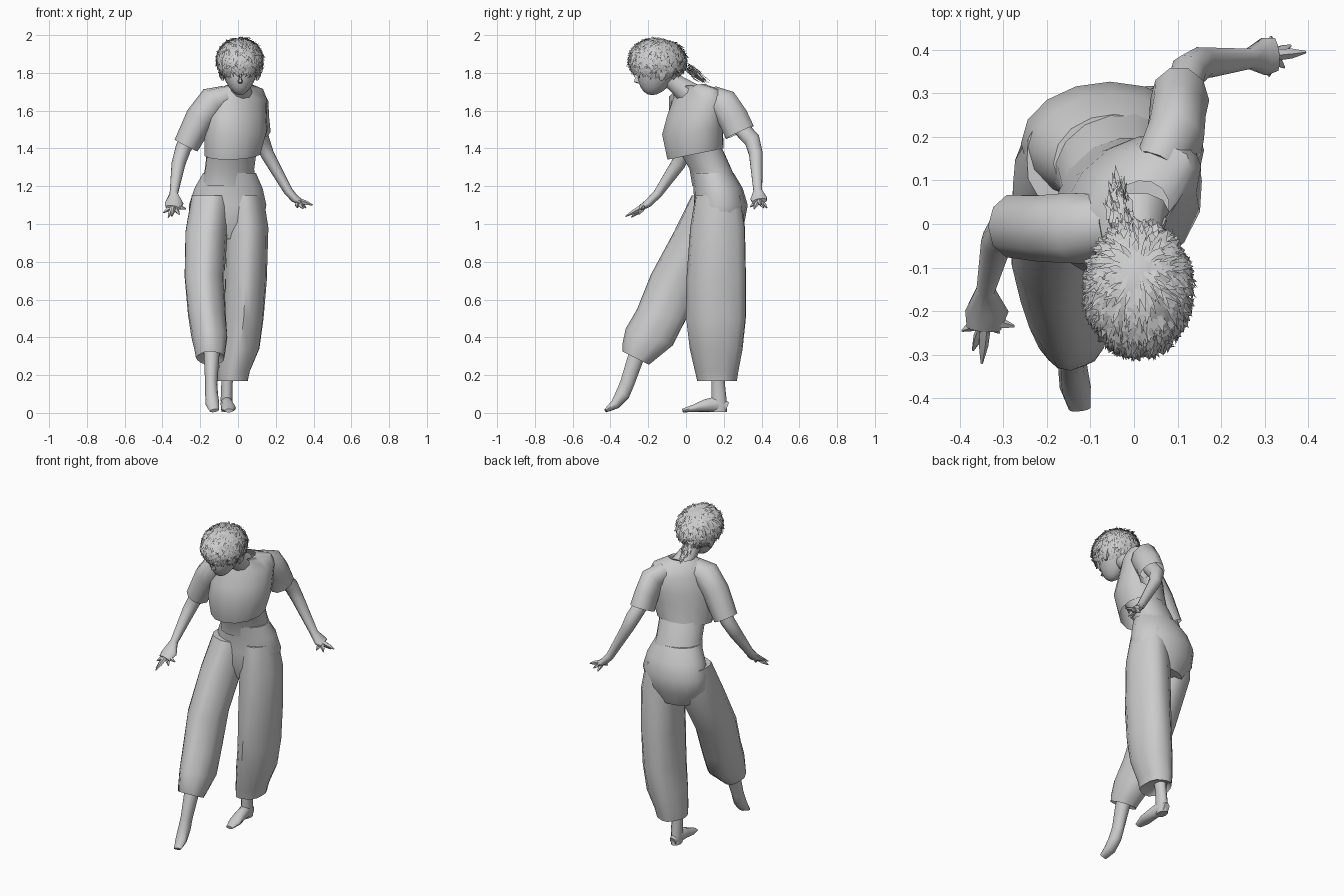
import bpy, bmesh, math, random
from mathutils import Vector, Quaternion

if "Cube" in bpy.data.objects:
    bpy.data.objects.remove(bpy.data.objects["Cube"])

random.seed(4)
DOWN = Vector((0, 0, -1))


def finish(name, bm, angle=50, smooth=True):
    bmesh.ops.recalc_face_normals(bm, faces=bm.faces)
    me = bpy.data.meshes.new(name)
    bm.to_mesh(me)
    bm.free()
    ob = bpy.data.objects.new(name, me)
    bpy.context.collection.objects.link(ob)
    if smooth:
        bpy.ops.object.select_all(action='DESELECT')
        ob.select_set(True)
        bpy.context.view_layer.objects.active = ob
        bpy.ops.object.shade_smooth_by_angle(angle=math.radians(angle))
    return ob


def add_loft(bm, rings, n=10, follow=False, yaw=0, slopes=None, fold=0, caps=(True, True)):
    """Skin elliptical rings (x, y, z, rx, ry); follow turns rings along the path."""
    pts = [Vector(r[:3]) for r in rings]
    loops = []
    for i, r in enumerate(rings):
        q = Quaternion((0, 0, 1), math.radians(yaw))
        if follow:
            t = pts[min(i + 1, len(pts) - 1)] - pts[max(i - 1, 0)]
            q = DOWN.rotation_difference(t)
        loop = []
        for k in range(n):
            a = 2 * math.pi * k / n
            f = 1 + fold * math.cos(5 * a + i * 0.5)
            v = q @ Vector((r[3] * f * math.cos(a), r[4] * f * math.sin(a), 0))
            if slopes:
                v.z += slopes[i] * v.y
            loop.append(bm.verts.new(pts[i] + v))
        loops.append(loop)
    for a, b in zip(loops, loops[1:]):
        for k in range(n):
            bm.faces.new((a[k], a[(k + 1) % n], b[(k + 1) % n], b[k]))
    for use, loop in zip(caps, (loops[0], loops[-1])):
        if use:
            bm.faces.new(loop)


def loft(name, rings, **kw):
    bm = bmesh.new()
    add_loft(bm, rings, **kw)
    return finish(name, bm)


# Shirt, turned with the shoulders
loft("shirt", [(0.01, 0.03, 1.735, .075, .065), (0.01, .06, 1.715, .15, .075), (0.01, .065, 1.66, .17, .105),
               (-.005, .05, 1.57, .18, .13), (-.01, .035, 1.49, .185, .145), (-.03, .05, 1.37, .16, .14)],
     n=14, yaw=42, slopes=[.1, 0, 0, 0, .1, .2], caps=(False, False))

# Bare midriff
loft("midriff", [(-.02, .05, 1.46, .14, .11), (-.035, .09, 1.37, .135, .115), (-.045, .13, 1.29, .135, .11),
                 (-.05, .155, 1.2, .15, .12)], n=14, yaw=20)

# Loose trousers: hips, standing leg, forward leg
loft("trouser_hips", [(-.045, .14, 1.27, .14, .112), (-.05, .17, 1.19, .18, .13), (-.055, .185, 1.1, .205, .142),
                      (-.06, .175, 1.01, .195, .135), (-.06, .17, .92, .13, .1)], n=16)
loft("trouser_standing_leg",
     [(.03, .17, 1.15, .10, .12), (.045, .17, .98, .112, .145), (.04, .165, .7, .11, .158), (.03, .165, .5, .105, .158),
      (.01, .165, .34, .105, .14), (-.02, .165, .22, .085, .115), (-.025, .165, .17, .08, .105), (-.05, .17, .2, .04, .05)],
     n=16, fold=.04)
loft("trouser_forward_leg",
     [(-.14, .15, 1.15, .11, .12), (-.17, .09, .96, .112, .15), (-.18, -.04, .72, .105, .14), (-.165, -.125, .52, .10, .13),
      (-.15, -.19, .4, .095, .125), (-.145, -.25, .32, .08, .085), (-.145, -.265, .29, .075, .07), (-.14, -.26, .33, .04, .04)],
     n=16, fold=.04, slopes=[0, 0, -.1, -.2, -.35, -.5, -.5, -.5])

# Sleeves
loft("sleeve_near", [(-.06, .0, 1.675, .06, .07), (-.13, -.01, 1.65, .082, .085), (-.20, -.01, 1.56, .08, .08),
                     (-.275, -.005, 1.415, .068, .075)], follow=True, caps=(True, False))
loft("sleeve_far", [(.06, .13, 1.665, .06, .07), (.095, .20, 1.635, .068, .085), (.10, .25, 1.56, .065, .085),
                    (.105, .285, 1.485, .068, .085)], follow=True, caps=(True, False))

# Arms, hands and spread fingers
arms = {
    "near": ([(-.22, -.01, 1.53, .045, .05), (-.29, .0, 1.40, .042, .042), (-.315, -.04, 1.32, .037, .04),
              (-.34, -.15, 1.16, .022, .025), (-.338, -.2, 1.11, .05, .022), (-.345, -.24, 1.085, .04, .015)],
             [(-.31, -.25, 1.05), (-.35, -.32, 1.04), (-.37, -.29, 1.035), (-.395, -.245, 1.06), (-.275, -.235, 1.08)]),
    "far": ([(.10, .26, 1.54, .04, .045), (.125, .35, 1.445, .042, .045), (.155, .37, 1.37, .036, .038),
             (.265, .38, 1.175, .024, .024), (.30, .385, 1.135, .022, .045), (.325, .39, 1.12, .018, .04)],
            [(.395, .395, 1.10), (.36, .41, 1.085), (.345, .36, 1.08), (.31, .34, 1.09), (.315, .43, 1.085)]),
}
for side, (path, tips) in arms.items():
    bm = bmesh.new()
    add_loft(bm, path, follow=True)
    palm = (Vector(path[-1][:3]) + Vector(path[-2][:3])) / 2
    for tip in tips:
        tip = Vector(tip)
        rings = [(*palm.lerp(tip, t), r, r) for t, r in ((.15, .014), (.6, .012), (1, .003))]
        add_loft(bm, rings, n=5, follow=True)
    finish("arm_" + side, bm)

# Lower legs and feet
loft("standing_shin", [(-.04, .17, .35, .045, .05), (-.058, .17, .16, .03, .037), (-.06, .175, .07, .032, .042),
                       (-.06, .178, .005, .028, .042)])
loft("standing_foot", [(-.06, .218, .03, .02, .028), (-.06, .17, .048, .033, .045), (-.055, .10, .038, .034, .034),
                       (-.05, .04, .024, .04, .02), (-.048, -.018, .012, .022, .01)], follow=True)
loft("forward_shin_and_foot", [(-.14, -.2, .42, .045, .05), (-.14, -.27, .28, .04, .045), (-.142, -.31, .16, .032, .04),
                               (-.14, -.335, .10, .034, .04), (-.135, -.375, .045, .036, .027),
                               (-.125, -.425, .012, .025, .01)], follow=True)

# Neck and bowed head with jaw and nose
loft("neck", [(.01, -.11, 1.80, .052, .055), (.01, -.055, 1.745, .05, .052), (.01, .03, 1.68, .07, .07)], follow=True)
bm = bmesh.new()
bmesh.ops.create_uvsphere(bm, u_segments=16, v_segments=12, radius=1)
for v in bm.verts:
    low = max(0, -v.co.z)
    v.co = Vector((.01 + v.co.x * .1 * (1 - .25 * low), -.14 - .04 * low + v.co.y * .115 * (1 - .15 * low),
                   1.83 + v.co.z * .148))
finish("head", bm)
loft("nose", [(.012, -.262, 1.775, .006, .008), (.012, -.262, 1.752, .014, .016), (.012, -.25, 1.745, .008, .008)], n=6)
for s in (-1, 1):
    loft("ear", [(.01 + s * .1, -.12, 1.81, .01, .02), (.01 + s * .098, -.125, 1.785, .014, .022),
                 (.01 + s * .09, -.13, 1.76, .006, .01)], n=6)

# Hair: scalp shell
HC, HR = Vector((.01, -.15, 1.865)), Vector((.118, .148, .117))


def on_hair(d, k=1.0):
    return Vector((HC.x + d.x * HR.x * k, HC.y + d.y * HR.y * k, HC.z + d.z * HR.z * k))


bm = bmesh.new()
bmesh.ops.create_uvsphere(bm, u_segments=20, v_segments=14, radius=1)
bmesh.ops.delete(bm, geom=[v for v in bm.verts if v.co.z < -.45 - .35 * v.co.y], context='VERTS')
for v in bm.verts:
    v.co = on_hair(v.co)
finish("hair_shell", bm)


# Hair: layered pointed locks combed away from the crown
def lock(bm, pts, side, w):
    rows = [(bm.verts.new(p - side * w * f), bm.verts.new(p + side * w * f)) for p, f in zip(pts, (.7, 1))]
    tip = bm.verts.new(pts[2])
    (a, b), (c, d) = rows
    bm.faces.new((a, b, d, c))
    bm.faces.new((c, d, tip))


crown = Vector((0, .35, 1)).normalized()
bm = bmesh.new()
count = 0
while count < 1100:
    d = Vector([random.gauss(0, 1) for _ in range(3)]).normalized()
    if d.z < -.55 - .25 * d.y:
        continue
    count += 1
    flow = (d - crown) - d * (d - crown).dot(d)
    flow = flow.normalized() + Vector([random.gauss(0, .3) for _ in range(3)])
    side = d.cross(flow).normalized()
    L = random.uniform(.3, .55)
    lift = random.uniform(1.06, 1.16)
    pts = [on_hair(d, 1.0), on_hair((d + flow * L * .5).normalized(), 1.06),
           on_hair((d + flow * L).normalized(), lift)]
    for p in pts:
        p.z = min(p.z, 2.0)
    lock(bm, pts, side, random.uniform(.004, .009))
finish("hair_locks", bm, smooth=False)

# Hair: short tail at the nape
bm = bmesh.new()
for i in range(90):
    t = random.random() * .6
    base = Vector((-.03, .0, 1.835)).lerp(Vector((-.04, .12, 1.745)), t)
    jit = lambda s: Vector([random.gauss(0, s) for _ in range(3)])
    step = Vector((-.003, .022, -.017))
    p = base + jit(.011 * (1.2 - t))
    lock(bm, [p, p + step + jit(.003), p + step * 2.1 + jit(.005)],
         (Vector((1, 0, 0)) + jit(.5)).normalized(), .006)
finish("hair_tail", bm, smooth=False)
